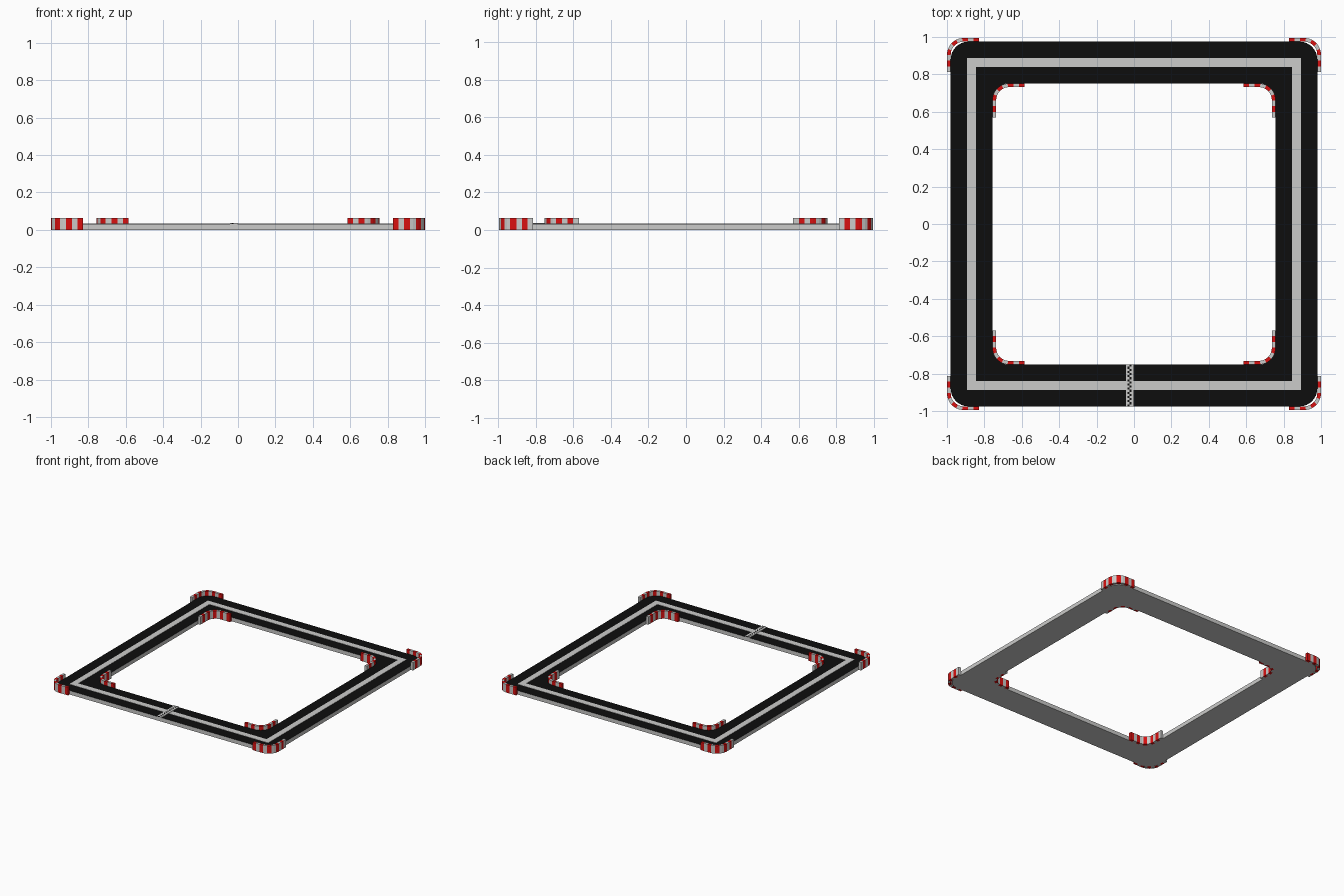
import bpy, bmesh, math

old = bpy.data.objects.get("Cube")
if old:
    bpy.data.objects.remove(old)


def material(name, r, g, b):
    m = bpy.data.materials.new(name)
    m.use_nodes = True
    m.diffuse_color = (r, g, b, 1)
    m.node_tree.nodes["Principled BSDF"].inputs["Base Color"].default_value = (r, g, b, 1)
    return m


GREY = material("light grey", 0.6, 0.6, 0.59)
BLACK = material("asphalt black", 0.004, 0.004, 0.004)
RED = material("kerb red", 0.7, 0.005, 0.005)

ROAD_TOP = 0.032
PAINT_TOP = 0.034
KERB_TOP = 0.064
STRIPES = 10
THICK = 0.02


def finish(bm, name, mats):
    bmesh.ops.recalc_face_normals(bm, faces=bm.faces)
    mesh = bpy.data.meshes.new(name)
    bm.to_mesh(mesh)
    bm.free()
    for m in mats:
        mesh.materials.append(m)
    obj = bpy.data.objects.new(name, mesh)
    bpy.context.collection.objects.link(obj)
    return obj


def rounded_rect(hx, hy, radius, segs):
    """Outline of a rectangle with rounded corners, anticlockwise."""
    pts = []
    for k, (sx, sy) in enumerate([(1, 1), (-1, 1), (-1, -1), (1, -1)]):
        for i in range(segs + 1):
            a = math.pi / 2 * (k + (i / segs if segs else 0))
            pts.append((sx * (hx - radius) + radius * math.cos(a),
                        sy * (hy - radius) + radius * math.sin(a)))
    return pts


def frame(name, outer, inner, z0, z1, mats, top_index=0):
    """Flat closed ring between two outlines, its top face coloured apart."""
    bm = bmesh.new()
    rings = [[bm.verts.new((x, y, z)) for x, y in line]
             for line, z in ((outer, z0), (outer, z1), (inner, z1), (inner, z0))]
    n = len(outer)
    for r in range(4):
        a, b = rings[r], rings[(r + 1) % 4]
        for i in range(n):
            j = (i + 1) % n
            f = bm.faces.new((a[i], a[j], b[j], b[i]))
            f.material_index = top_index if r == 1 else 0
    return finish(bm, name, mats)


def corner_path(leg_x, leg_y, radius, t):
    """Point and outward direction along a corner, t from 0 to 1."""
    arc = radius * math.pi / 2
    s = t * (leg_x + arc + leg_y)
    if s < leg_x:
        return -radius - leg_x + s, 0, 0, 1
    if s < leg_x + arc:
        a = math.pi / 2 - (s - leg_x) / radius
        return radius * (math.cos(a) - 1), radius * (math.sin(a) - 1), math.cos(a), math.sin(a)
    return 0, -radius - (s - leg_x - arc), 1, 0


def kerb(name, hx, hy, sx, sy):
    """Striped kerb wrapping one corner; hx, hy are its outer faces."""
    bm = bmesh.new()
    radius, half, steps = 0.08, THICK / 2, 2
    rows = []
    for i in range(STRIPES * steps + 1):
        x, y, nx, ny = corner_path(0.082, 0.092, radius, i / (STRIPES * steps))
        row = []
        for off, z in ((half, 0), (half, KERB_TOP), (-half, KERB_TOP), (-half, 0)):
            row.append(bm.verts.new((sx * (hx - half + x + nx * off),
                                     sy * (hy - half + y + ny * off), z)))
        rows.append(row)
    for i in range(len(rows) - 1):
        a, b = rows[i], rows[i + 1]
        for k in range(4):
            j = (k + 1) % 4
            f = bm.faces.new((a[k], a[j], b[j], b[k]))
            f.material_index = (i // steps) % 2
    bm.faces.new(rows[0]).material_index = 0
    bm.faces.new(rows[-1]).material_index = 1
    finish(bm, name, [RED, GREY])


# Road slab: grey sides and underside, black top
frame("road", rounded_rect(0.98, 0.975, 0.095, 8), rounded_rect(0.757, 0.752, 0.09, 8),
      0, ROAD_TOP, [GREY, BLACK], 1)

# Painted centre line with square corners
frame("centre_line", rounded_rect(0.892, 0.887, 0, 0), rounded_rect(0.845, 0.84, 0, 0),
      ROAD_TOP - 0.001, PAINT_TOP, [GREY])

# Striped kerbs on every outer and inner corner
for sx, side in ((1, "left"), (-1, "right")):
    for sy, end in ((1, "back"), (-1, "front")):
        kerb(f"outer_kerb_{end}_{side}", 1.0, 0.995, sx, sy)
        kerb(f"inner_kerb_{end}_{side}", 0.757, 0.752, sx, sy)

# Start line: two checked columns between plain borders
bm = bmesh.new()
cols, rows = 4, 20
x0, x1, y0, y1 = -0.044, -0.002, -0.975, -0.752
grid = [[bm.verts.new((x0 + (x1 - x0) * c / cols, y0 + (y1 - y0) * r / rows, PAINT_TOP + 0.002))
         for c in range(cols + 1)] for r in range(rows + 1)]
for r in range(rows):
    for c in range(cols):
        f = bm.faces.new((grid[r][c], grid[r][c + 1], grid[r + 1][c + 1], grid[r + 1][c]))
        f.material_index = 1 if c in (1, 2) and (r + c) % 2 else 0
edges = [e for e in bm.edges if e.is_boundary]
skirt = bmesh.ops.extrude_edge_only(bm, edges=edges)["geom"]
for v in skirt:
    if isinstance(v, bmesh.types.BMVert):
        v.co.z = ROAD_TOP
finish(bm, "start_line", [GREY, BLACK])
